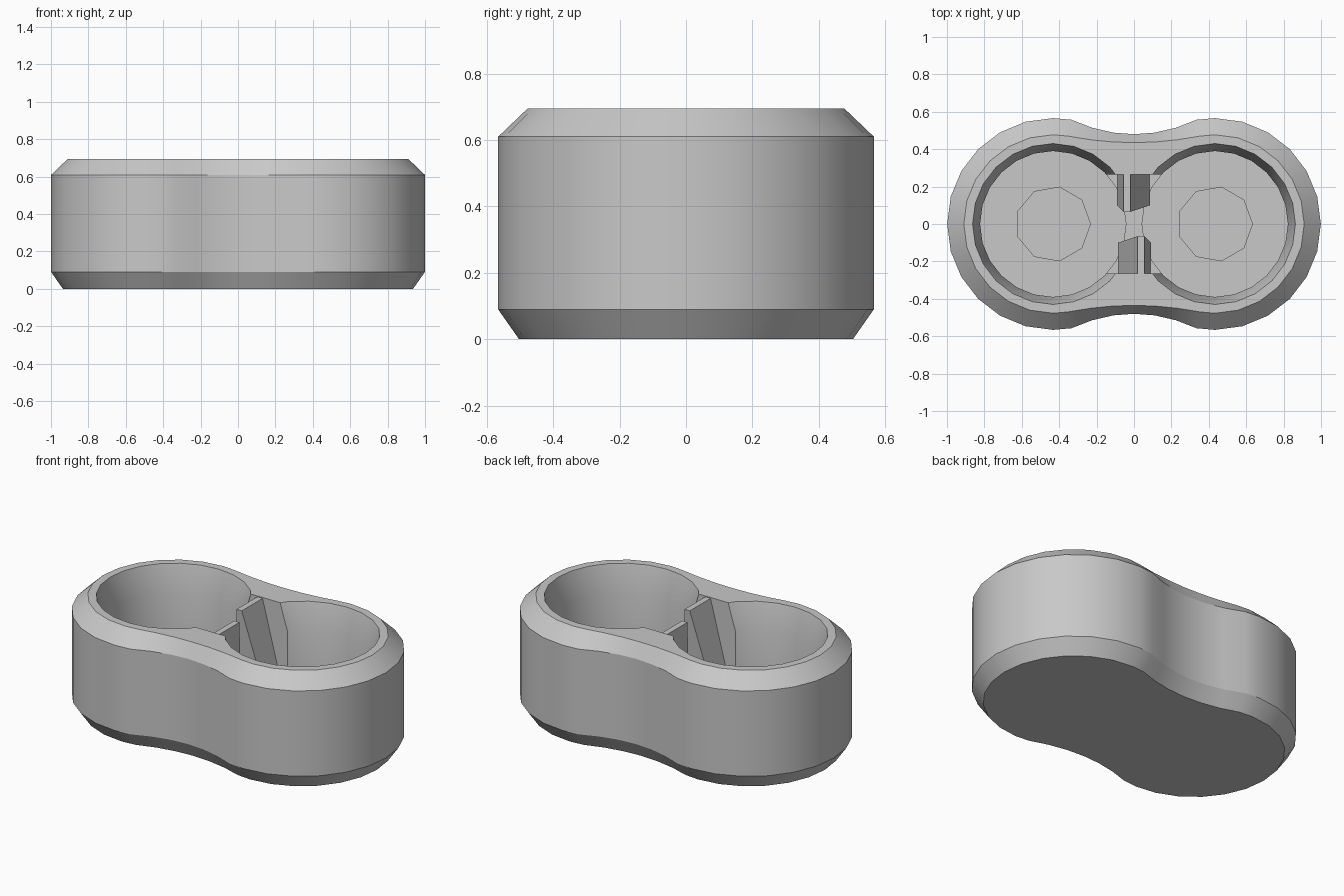
import bpy, bmesh
from math import radians, sin, cos, tau

if "Cube" in bpy.data.objects:
    bpy.data.objects.remove(bpy.data.objects["Cube"], do_unlink=True)

grey = bpy.data.materials.new("light_grey")
grey.use_nodes = True
COLOUR = (0.58, 0.58, 0.58, 1)
grey.diffuse_color = COLOUR
grey.node_tree.nodes["Principled BSDF"].inputs["Base Color"].default_value = COLOUR

LOBE = 0.433      # distance of each lobe centre from the middle
TOP = 0.695


def loft(name, rings):
    """Closed solid through rings that share a point count."""
    bm = bmesh.new()
    loops = [[bm.verts.new(p) for p in ring] for ring in rings]
    n = len(loops[0])
    for a, b in zip(loops, loops[1:]):
        for i in range(n):
            j = (i + 1) % n
            bm.faces.new((a[i], a[j], b[j], b[i]))
    bm.faces.new(loops[0][::-1])
    bm.faces.new(loops[-1])
    bmesh.ops.recalc_face_normals(bm, faces=bm.faces)
    mesh = bpy.data.meshes.new(name)
    bm.to_mesh(mesh)
    bm.free()
    mesh.materials.append(grey)
    obj = bpy.data.objects.new(name, mesh)
    bpy.context.collection.objects.link(obj)
    return obj


def peanut(z, r, waist):
    """Two-lobed outline with a shallow waist, counter-clockwise."""
    angles = [-100] + list(range(-90, 91, 15)) + [100]
    half = [(LOBE + r * cos(radians(a)), r * sin(radians(a))) for a in angles]
    end_x, end_y = half[-1]
    for t in (0.67, 0.33, 0, -0.33, -0.67):
        half.append((end_x * t, waist + (end_y - waist) * t * t))
    return [(x, y, z) for x, y in half] + [(-x, -y, z) for x, y in half]


def circle(cx, r, z, n=24):
    return [(cx + r * cos(tau * i / n), r * sin(tau * i / n), z) for i in range(n)]


def rect(x0, x1, y0, y1, z):
    return [(x0, y0, z), (x1, y0, z), (x1, y1, z), (x0, y1, z)]


def cut(target, cutter):
    cutter.hide_render = True
    mod = target.modifiers.new("cut", 'BOOLEAN')
    mod.operation = 'DIFFERENCE'
    mod.solver = 'EXACT'
    mod.object = cutter
    bpy.context.view_layer.objects.active = target
    bpy.ops.object.modifier_apply(modifier=mod.name)
    bpy.data.objects.remove(cutter, do_unlink=True)


# Chamfered two-lobed body
body = loft("body", [peanut(0, 0.503, 0.43), peanut(0.09, 0.566, 0.48),
                     peanut(0.61, 0.566, 0.48), peanut(TOP, 0.477, 0.435)])

# Round wells with a flared mouth and a shallow nine-sided floor recess
for side in (-1, 1):
    cx = side * LOBE
    cut(body, loft("well_cutter", [circle(cx, 0.39, 0.12), circle(cx, 0.39, 0.53),
                                   circle(cx, 0.43, TOP), circle(cx, 0.43, 0.8)]))
    cut(body, loft("recess_cutter", [circle(cx, 0.2, 0.07, 9), circle(cx, 0.2, 0.2, 9)]))

# Channel joining the wells
cut(body, loft("channel_cutter", [rect(-0.2, 0.2, -0.265, 0.265, 0.3),
                                  rect(-0.2, 0.2, -0.265, 0.265, 0.8)]))

# Wedge ribs, one on each side of the channel, turned half a circle apart
back_rib = loft("back_rib", [rect(-0.09, 0.085, 0.1, 0.28, 0.29),
                             rect(-0.055, -0.02, 0.065, 0.28, 0.69)])
front_rib = back_rib.copy()
front_rib.name = "front_rib"
front_rib.rotation_euler.z = tau / 2
bpy.context.collection.objects.link(front_rib)

# Smooth curved walls, crisp chamfers
bpy.ops.object.select_all(action='DESELECT')
body.select_set(True)
bpy.context.view_layer.objects.active = body
bpy.ops.object.shade_smooth_by_angle(angle=radians(25))
